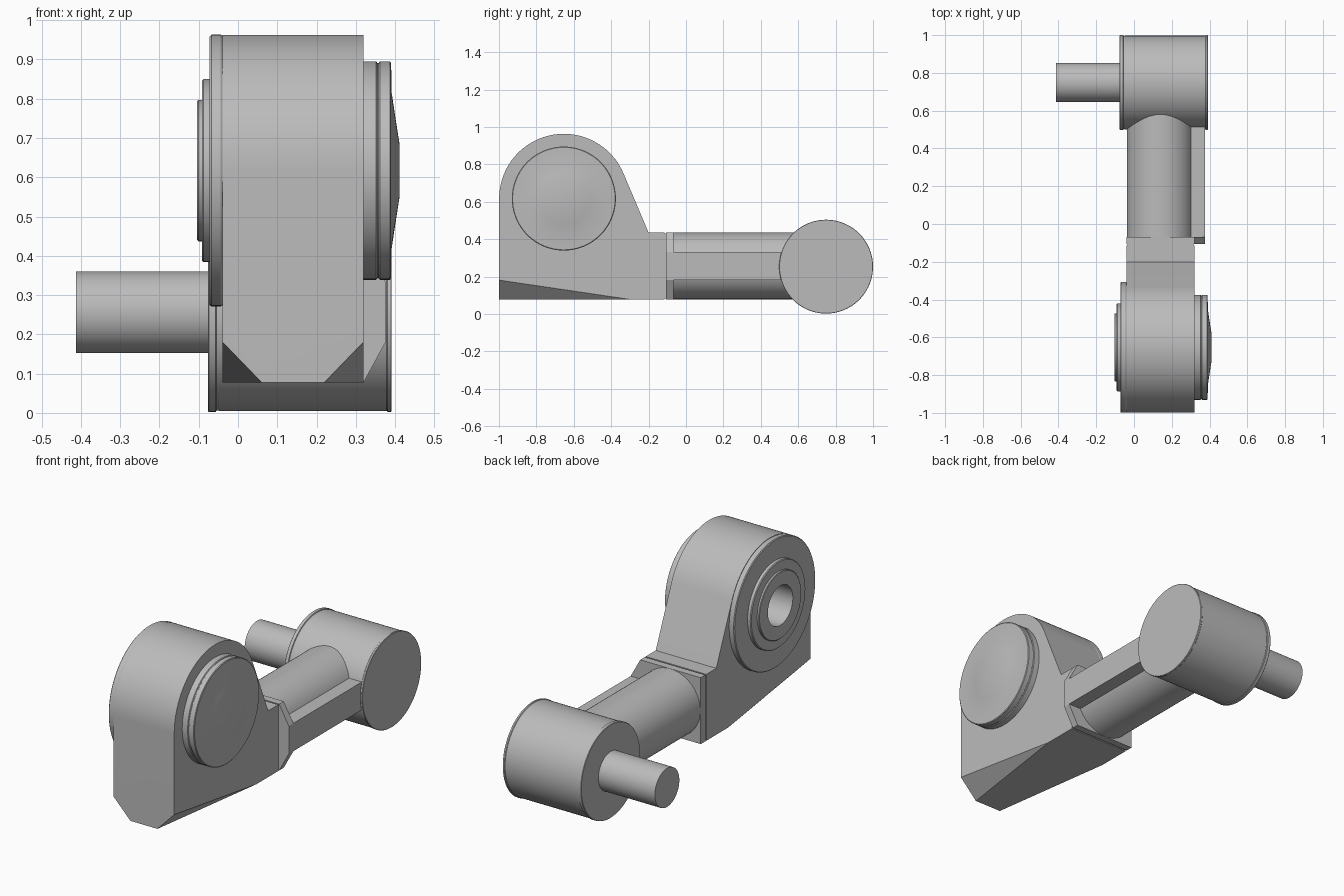
import bpy, bmesh, math
from mathutils import Vector

cube = bpy.data.objects.get("Cube")
if cube:
    bpy.data.objects.remove(cube, do_unlink=True)

grey = bpy.data.materials.new("plain_grey")
grey.use_nodes = True
COLOUR = (0.5, 0.5, 0.5, 1)
grey.diffuse_color = COLOUR
grey.node_tree.nodes["Principled BSDF"].inputs["Base Color"].default_value = COLOUR


def finish(name, bm):
    bmesh.ops.recalc_face_normals(bm, faces=bm.faces)
    mesh = bpy.data.meshes.new(name)
    bm.to_mesh(mesh)
    bm.free()
    mesh.materials.append(grey)
    ob = bpy.data.objects.new(name, mesh)
    bpy.context.collection.objects.link(ob)
    return ob


def smooth(ob, angle=25):
    bpy.ops.object.select_all(action='DESELECT')
    bpy.context.view_layer.objects.active = ob
    ob.select_set(True)
    bpy.ops.object.shade_smooth_by_angle(angle=math.radians(angle))


def turned(name, profile, y, z, ring=False, seg=96):
    """Turn an (x, radius) profile about an axis along x; capped, or closed as a ring."""
    bm = bmesh.new()
    loops = []
    for x, r in profile:
        loops.append([bm.verts.new((x, y + r * math.cos(math.tau * i / seg),
                                    z + r * math.sin(math.tau * i / seg)))
                      for i in range(seg)])
    pairs = list(zip(loops, loops[1:]))
    if ring:
        pairs.append((loops[-1], loops[0]))
    else:
        bm.faces.new(loops[0])
        bm.faces.new(loops[-1])
    for a, b in pairs:
        for i in range(seg):
            j = (i + 1) % seg
            bm.faces.new((a[i], a[j], b[j], b[i]))
    ob = finish(name, bm)
    smooth(ob)
    return ob


def prism(points, offset):
    """Extrude a closed outline of 3D points."""
    bm = bmesh.new()
    face = bm.faces.new([bm.verts.new(p) for p in points])
    out = bmesh.ops.extrude_face_region(bm, geom=[face])
    bmesh.ops.translate(bm, vec=offset,
                        verts=[v for v in out["geom"] if isinstance(v, bmesh.types.BMVert)])
    return bm


# Main dimensions
LEFT, RIGHT, BASE, NECK_TOP, NECK_Y = -0.04, 0.32, 0.078, 0.435, -0.2
MID = (LEFT + RIGHT) / 2
HY, HZ, HR = -0.653, 0.617, 0.346       # housing axis and radius
DY, DZ, DR = 0.749, 0.253, 0.251        # end drum axis and radius
BORE = 0.106

# Housing: rounded top, sloping back tangent to the round
to_neck = Vector((NECK_Y - HY, NECK_TOP - HZ))
start = math.atan2(to_neck.y, to_neck.x) + math.acos(HR / to_neck.length)
outline = [(NECK_Y, BASE), (NECK_Y, NECK_TOP)]
STEPS = 48
for i in range(STEPS + 1):
    a = start + (math.pi - start) * i / STEPS
    outline.append((HY + HR * math.cos(a), HZ + HR * math.sin(a)))
outline.append((-0.999, BASE))
bm = prism([(LEFT, y, z) for y, z in outline], (RIGHT - LEFT, 0, 0))

# Tapering chamfers on both lower front corners
for side, inward in ((LEFT, 0.1), (RIGHT, -0.1)):
    a = Vector((side + inward, -1, BASE))
    b = Vector((side, -1, BASE + 0.103))
    c = Vector((side, -0.3, BASE))
    normal = (b - a).cross(c - a).normalized()
    if normal.dot(Vector((MID, HY, HZ)) - a) > 0:
        normal = -normal
    cut = bmesh.ops.bisect_plane(bm, geom=bm.verts[:] + bm.edges[:] + bm.faces[:],
                                 plane_co=a, plane_no=normal, clear_outer=True)
    bmesh.ops.holes_fill(bm, edges=[e for e in bm.edges if e.is_boundary])
housing = finish("housing", bm)

# Blind bore in the housing
cutter = turned("bore_cutter", [(-0.2, BORE), (0.28, BORE)], HY, HZ)
cutter.hide_render = True
mod = housing.modifiers.new("bore", 'BOOLEAN')
mod.operation, mod.solver, mod.object = 'DIFFERENCE', 'EXACT', cutter
bpy.context.view_layer.objects.active = housing
bpy.ops.object.modifier_apply(modifier=mod.name)
bpy.data.objects.remove(cutter, do_unlink=True)
smooth(housing, 20)

# Stepped bearing ring around the bore
e = 0.004
turned("bearing_ring", [
    (LEFT + 0.002, BORE), (LEFT + 0.002, HR - e), (LEFT - e, HR), (-0.068, HR), (-0.072, HR - e),
    (-0.072, 0.233), (-0.088, 0.233), (-0.092, 0.229),
    (-0.092, 0.18), (-0.101, 0.18), (-0.104, 0.177), (-0.104, BORE)], HY, HZ, ring=True)

# Grooved cap with a shallow crown
CAP = 0.278
turned("side_cap", [
    (RIGHT - 0.01, CAP), (0.352, CAP), (0.355, CAP - e), (0.358, CAP - e), (0.361, CAP),
    (0.387, CAP), (0.39, CAP - e), (0.391, 0.2), (0.4, 0.14), (0.411, 0.07)], HY, HZ)

# Neck block behind the housing
finish("neck_block", prism([(LEFT, NECK_Y, BASE), (RIGHT, NECK_Y, BASE),
                            (RIGHT, NECK_Y, NECK_TOP), (LEFT, NECK_Y, NECK_TOP)],
                           (0, 0.085, 0)))
# Thin shadow gap, then the flange with a chamfered side
inset = 0.005
finish("neck_gap", prism([(LEFT + inset, -0.116, BASE + inset), (RIGHT - inset, -0.116, BASE + inset),
                          (RIGHT - inset, -0.116, NECK_TOP - inset),
                          (LEFT + inset, -0.116, NECK_TOP - inset)], (0, 0.01, 0)))
SIDE, LOW, HIGH = 0.377, 0.182, 0.332
finish("flange", prism([(LEFT, -0.107, BASE), (RIGHT, -0.107, BASE), (SIDE, -0.107, LOW),
                        (SIDE, -0.107, HIGH), (RIGHT, -0.107, NECK_TOP),
                        (LEFT, -0.107, NECK_TOP)], (0, 0.039, 0)))

# Round arm with a side rail
bm = bmesh.new()
bmesh.ops.create_cone(bm, cap_ends=True, segments=96, radius1=0.178, radius2=0.178, depth=0.82)
arm = finish("arm", bm)
arm.rotation_euler.x = math.pi / 2
arm.location = (MID, 0.33, (BASE + NECK_TOP) / 2)
smooth(arm)
finish("side_rail", prism([(MID, -0.08, LOW), (SIDE, -0.08, LOW),
                           (SIDE, -0.08, HIGH), (MID, -0.08, HIGH)], (0, 0.7, 0)))

# End drum with raised rims, and its shaft
turned("end_drum", [
    (-0.076, DR - 0.002), (-0.074, DR), (-0.057, DR), (-0.055, DR - e), (-0.05, DR - e),
    (-0.048, DR - 0.003), (0.378, DR - 0.003), (0.381, DR), (0.389, DR), (0.391, DR - 0.002)], DY, DZ)
turned("shaft", [(-0.412, 0.104), (-0.05, 0.104)], DY, DZ + 0.003)
